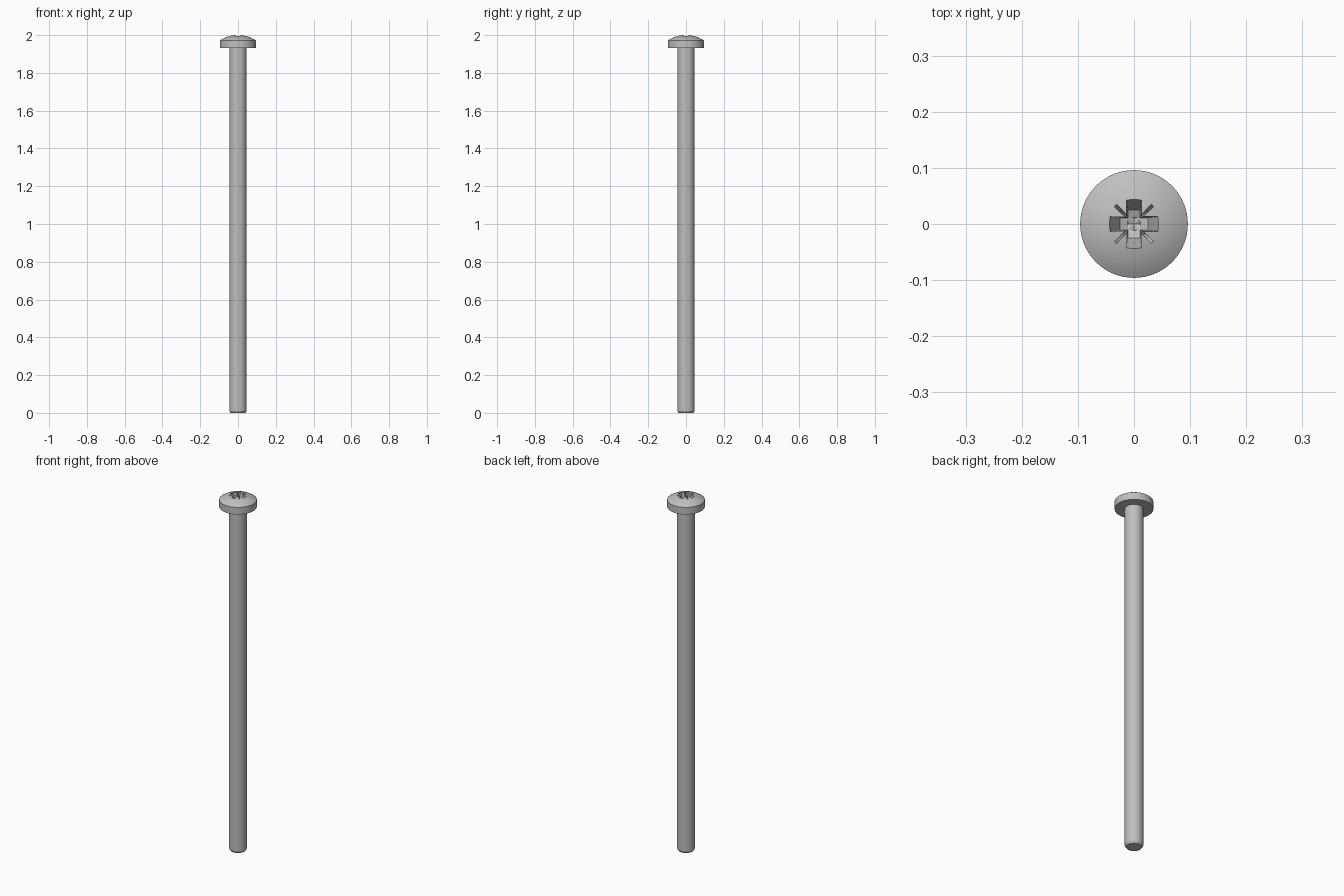
import bpy
import bmesh
from math import pi, sin, cos, asin, sqrt, radians

if "Cube" in bpy.data.objects:
    bpy.data.objects.remove(bpy.data.objects["Cube"])

HEAD_R, SHAFT_R = 0.096, 0.046
HEAD_Z, RIM_Z, APEX_Z = 1.931, 1.971, 2.001
SEGMENTS = 64

steel = bpy.data.materials.new("plain_steel")
steel.use_nodes = True
colour = (0.52, 0.52, 0.52, 1)
steel.diffuse_color = colour
steel.node_tree.nodes["Principled BSDF"].inputs["Base Color"].default_value = colour


def make_object(name, bm):
    bmesh.ops.recalc_face_normals(bm, faces=bm.faces)
    mesh = bpy.data.meshes.new(name)
    bm.to_mesh(mesh)
    bm.free()
    mesh.materials.append(steel)
    obj = bpy.data.objects.new(name, mesh)
    bpy.context.collection.objects.link(obj)
    return obj


def lathe(name, profile):
    """Revolve an (r, z) profile whose two ends lie on the axis."""
    bm = bmesh.new()
    verts = [bm.verts.new((r, 0, z)) for r, z in profile]
    edges = [bm.edges.new(pair) for pair in zip(verts, verts[1:])]
    bmesh.ops.spin(bm, geom=verts + edges, cent=(0, 0, 0), axis=(0, 0, 1),
                   angle=2 * pi, steps=SEGMENTS, use_duplicate=False)
    bmesh.ops.remove_doubles(bm, verts=bm.verts, dist=0.00001)
    return make_object(name, bm)


def slot_cutter(name, angle, reach, floor_reach, half_width, floor_width, floor_z, tip_z):
    """Tapered slot with a shallow V floor, turned about the axis."""
    bm = bmesh.new()
    outline = [(-reach, 2.0, half_width), (-floor_reach, floor_z, floor_width),
               (0, tip_z, floor_width), (floor_reach, floor_z, floor_width),
               (reach, 2.0, half_width), (reach, 2.05, half_width),
               (-reach, 2.05, half_width)]
    sides = [[bm.verts.new((x, s * w, z)) for x, z, w in outline] for s in (-1, 1)]
    for side in sides:
        bm.faces.new(side)
    for i in range(len(outline)):
        j = (i + 1) % len(outline)
        bm.faces.new((sides[0][i], sides[0][j], sides[1][j], sides[1][i]))
    bmesh.ops.triangulate(bm, faces=bm.faces)
    cutter = make_object(name, bm)
    cutter.rotation_euler.z = angle
    cutter.hide_render = True
    return cutter


# Shaft with chamfered end, and flat-bottomed head with a domed top
sag = APEX_Z - RIM_Z
dome_r = (HEAD_R ** 2 + sag ** 2) / (2 * sag)
sweep = asin(HEAD_R / dome_r)
steps = 10
dome = [(dome_r * sin(sweep * (1 - i / steps)),
         APEX_Z - dome_r + dome_r * cos(sweep * (1 - i / steps))) for i in range(steps)]
profile = [(0, 0), (0.039, 0), (SHAFT_R, 0.011), (SHAFT_R, HEAD_Z), (HEAD_R, HEAD_Z)]
screw = lathe("screw_body", profile + dome + [(0, APEX_Z)])

# Cross recess and the fine diagonal notches between its arms
cutters = []
for i in range(2):
    cutters.append(slot_cutter("cross_slot_cutter", i * pi / 2,
                               0.045, 0.025, 0.0135, 0.011, 1.945, 1.935))
    cutters.append(slot_cutter("diagonal_notch_cutter", pi / 4 + i * pi / 2,
                               0.05, 0.026, 0.0028, 0.0012, 1.955, 1.95))

bpy.context.view_layer.objects.active = screw
for cutter in cutters:
    cut = screw.modifiers.new("recess", 'BOOLEAN')
    cut.operation = 'DIFFERENCE'
    cut.solver = 'EXACT'
    cut.object = cutter
    bpy.ops.object.modifier_apply(modifier=cut.name)
    bpy.data.objects.remove(cutter)

# Smooth round surfaces, crisp edges
bpy.ops.object.select_all(action='DESELECT')
screw.select_set(True)
bpy.ops.object.shade_smooth_by_angle(angle=radians(25))
